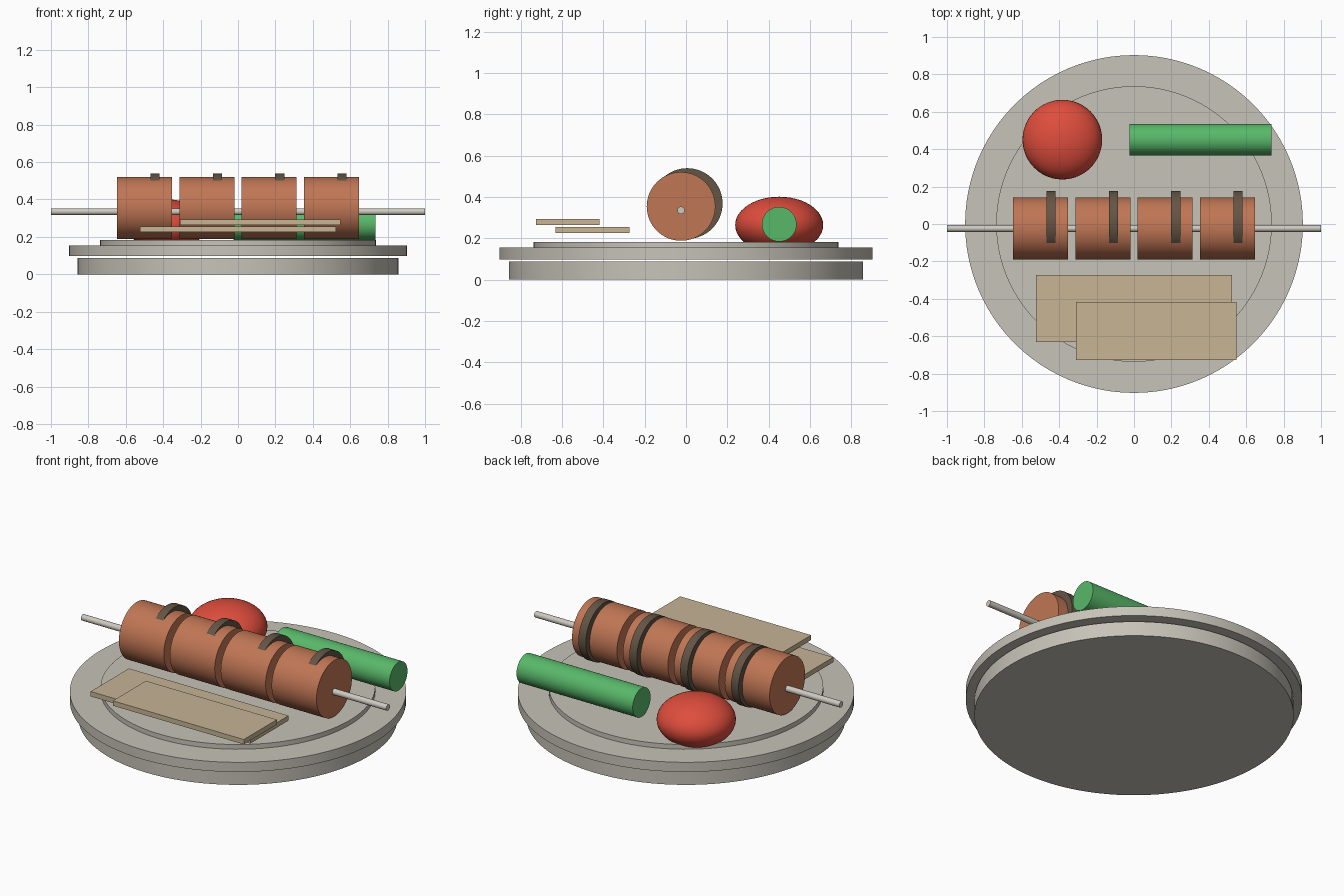
import bpy
import math

cube = bpy.data.objects.get("Cube")
if cube:
    bpy.data.objects.remove(cube, do_unlink=True)


def make_material(name, rgb):
    """Flat material from 0-255 sRGB, stored as linear values."""
    lin = [((c / 255 + 0.055) / 1.055) ** 2.4 for c in rgb]
    mat = bpy.data.materials.new(name)
    mat.use_nodes = True
    mat.diffuse_color = (*lin, 1)
    mat.node_tree.nodes["Principled BSDF"].inputs["Base Color"].default_value = (*lin, 1)
    return mat


STONE = make_material("stone grey", (199, 195, 184))
MEAT = make_material("roast brown", (192, 118, 84))
CHAR = make_material("char brown", (100, 85, 69))
STEEL = make_material("skewer steel", (206, 202, 192))
BREAD = make_material("flatbread tan", (199, 181, 149))
RED = make_material("tomato red", (222, 77, 60))
GREEN = make_material("pepper green", (88, 184, 105))


def finish(name, mat, smooth=True):
    ob = bpy.context.object
    ob.name = ob.data.name = name
    ob.data.materials.append(mat)
    if smooth:
        bpy.ops.object.shade_smooth_by_angle(angle=math.radians(35))
    return ob


def disc(name, radius, z0, z1, mat):
    bpy.ops.mesh.primitive_cylinder_add(vertices=96, radius=radius, depth=z1 - z0,
                                        location=(0, 0, (z0 + z1) / 2))
    return finish(name, mat)


def rod(name, radius, x0, x1, y, z, mat, sides=64):
    """Cylinder lying along x."""
    bpy.ops.mesh.primitive_cylinder_add(vertices=sides, radius=radius, depth=x1 - x0,
                                        location=((x0 + x1) / 2, y, z),
                                        rotation=(0, math.pi / 2, 0))
    return finish(name, mat)


def slab(name, x, y, z, mat):
    """Box given by its (min, max) range on each axis."""
    bpy.ops.mesh.primitive_cube_add(size=1, location=[sum(r) / 2 for r in (x, y, z)])
    bpy.context.object.scale = [r[1] - r[0] for r in (x, y, z)]
    bpy.ops.object.transform_apply(location=False, rotation=False, scale=True)
    return finish(name, mat, smooth=False)


# Stepped plate
disc("plate_base", 0.857, 0.0, 0.087, STONE)
disc("plate_rim", 0.903, 0.098, 0.155, STONE)
disc("plate_centre", 0.737, 0.15, 0.183, STONE)

# Skewer with four pieces of meat, each with an off-centre char band
rod("skewer", 0.018, -1.0, 1.0, -0.024, 0.335, STEEL, sides=24)
for i in range(4):
    x = (i - 1.5) * 0.3335
    rod(f"meat_piece_{i + 1}", 0.166, x - 0.147, x + 0.147, -0.024, 0.354, MEAT)
    rod(f"char_band_{i + 1}", 0.171, x + 0.032, x + 0.081, 0.006, 0.368, CHAR)

# Two overlapping flatbreads
slab("flatbread_lower", (-0.523, 0.523), (-0.632, -0.274), (0.226, 0.255), BREAD)
slab("flatbread_upper", (-0.311, 0.547), (-0.727, -0.418), (0.264, 0.293), BREAD)

# Squashed tomato
bpy.ops.mesh.primitive_uv_sphere_add(segments=48, ring_count=24, radius=1,
                                     location=(-0.383, 0.451, 0.264))
bpy.context.object.scale = (0.213, 0.213, 0.137)
bpy.ops.object.transform_apply(location=False, rotation=False, scale=True)
finish("tomato", RED)

# Green pepper
rod("green_pepper", 0.084, -0.025, 0.736, 0.451, 0.268, GREEN)
